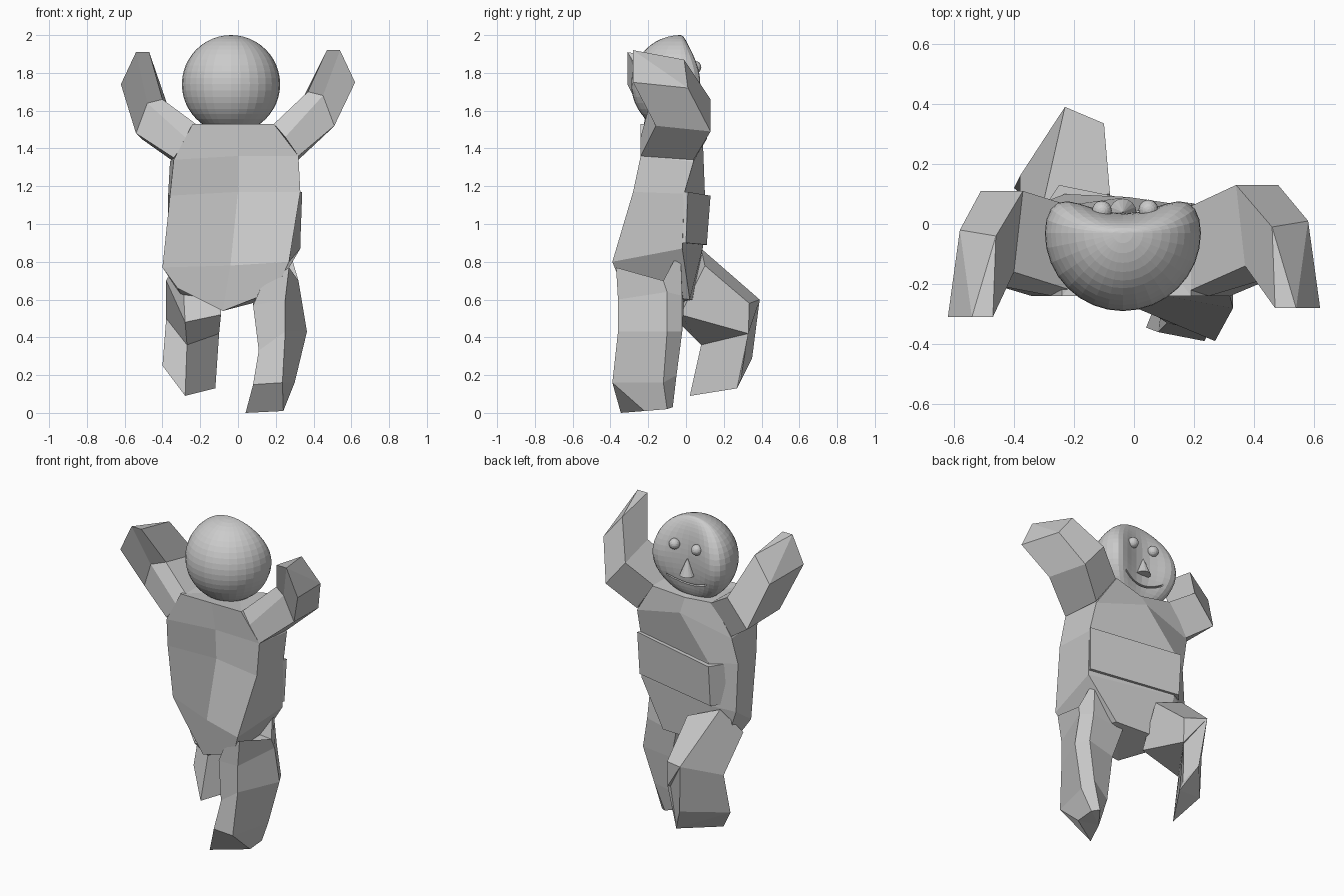
import bpy
import bmesh
import math
from mathutils import Matrix, Vector

default_cube = bpy.data.objects.get("Cube")
if default_cube:
    bpy.data.objects.remove(default_cube, do_unlink=True)

# One plain clay colour for the whole figure
clay = bpy.data.materials.new("clay_grey")
clay.use_nodes = True
clay.diffuse_color = (0.6, 0.6, 0.6, 1)
clay.node_tree.nodes["Principled BSDF"].inputs["Base Color"].default_value = clay.diffuse_color


def finish(name, bm):
    """Turn a bmesh into a flat-shaded object with the clay material."""
    bmesh.ops.recalc_face_normals(bm, faces=bm.faces)
    mesh = bpy.data.meshes.new(name)
    bm.to_mesh(mesh)
    bm.free()
    mesh.materials.append(clay)
    obj = bpy.data.objects.new(name, mesh)
    bpy.context.collection.objects.link(obj)
    return obj


def loft(name, rings):
    """Skin a list of point rings and close both ends."""
    bm = bmesh.new()
    loops = [[bm.verts.new(point) for point in ring] for ring in rings]
    count = len(loops[0])
    for low, high in zip(loops, loops[1:]):
        for i in range(count):
            j = (i + 1) % count
            bm.faces.new((low[i], low[j], high[j], high[i]))
    caps = [bm.faces.new(loops[0]), bm.faces.new(loops[-1])]
    bmesh.ops.triangulate(bm, faces=caps)
    return finish(name, bm)


def mirrored(ring, offset):
    """Copy a ring to the other side of the body, with a small shift."""
    return [Vector((-x, y, z)) + Vector(offset) for x, y, z in ring]


# Torso, twisted at the hips: back left, back middle, back right, then the front
loft("torso", [
    [(.19, -.24, 1.53), (-.02, -.24, 1.53), (-.24, -.24, 1.53),
     (-.24, .06, 1.53), (-.02, .04, 1.5), (.19, .07, 1.53)],
    [(.32, -.24, 1.36), (0, -.23, 1.36), (-.34, -.24, 1.34),
     (-.36, .05, 1.33), (-.02, .09, 1.42), (.32, .04, 1.33)],
    [(.33, -.28, 1.17), (0, -.22, 1.17), (-.36, -.2, 1.15),
     (-.37, 0, 1.15), (-.23, .1, 1.16), (.33, -.01, 1.16)],
    [(.27, -.39, .8), (-.04, -.26, .78), (-.4, -.09, .77),
     (-.37, .02, .85), (-.23, .09, .88), (.33, -.02, .87)],
    [(.2, -.33, .65), (-.08, -.24, .54), (-.32, -.1, .66),
     (-.3, .03, .62), (-.18, .04, .6), (.15, .02, .6)],
])

# Raised belly plate, a wedge that is deepest towards the right
loft("belly_panel", [
    [(.32, -.04, .9), (-.36, -.04, .89), (-.25, .11, .89), (.33, 0, .9)],
    [(.32, -.04, 1.17), (-.36, -.04, 1.15), (-.25, .13, 1.15), (.34, .01, 1.17)],
])

# Raised arms: shoulder, elbow and hand rings
shoulder = [(.19, .06, 1.53), (.19, -.22, 1.53), (.25, -.24, 1.46),
            (.32, -.24, 1.36), (.32, .04, 1.34)]
elbow = [(.34, .13, 1.66), (.37, -.14, 1.7), (.45, -.18, 1.68),
         (.51, -.16, 1.52), (.48, .13, 1.49)]
hand = [(.46, -.01, 1.87), (.47, -.28, 1.92), (.54, -.28, 1.92),
        (.62, -.28, 1.75), (.58, .01, 1.72)]
loft("left_arm", [shoulder, elbow, hand])
loft("right_arm", [
    mirrored(shoulder, (-.02, 0, -.01)),
    mirrored(elbow, (-.03, -.02, -.04)),
    mirrored(hand, (0, -.03, -.01)),
])

# Standing leg, from hip to pointed foot
loft("left_leg", [
    [(.27, -.37, .77), (.12, -.32, .66), (.07, -.02, .66), (.27, -.03, .87), (.32, -.12, .7)],
    [(.25, -.36, .6), (.08, -.31, .57), (.08, -.01, .58), (.29, -.02, .62), (.33, -.1, .64)],
    [(.25, -.36, .43), (.11, -.33, .33), (.13, -.04, .4), (.32, -.02, .43), (.365, -.1, .43)],
    [(.235, -.39, .16), (.08, -.36, .15), (.12, -.1, .14), (.26, -.05, .2), (.3, -.12, .16)],
    [(.24, -.22, .01), (.04, -.345, 0), (.1, -.2, .02), (.2, -.07, .03), (.24, -.1, .02)],
])

# Lifted leg, from hip over the bent knee to the flat, blade-like shin
knee = [(-.23, .39, .6), (-.1, .335, .58), (-.1, .33, .42), (-.27, .08, .36), (-.38, .16, .5)]
loft("right_thigh", [
    [(-.3, .08, .87), (-.08, .1, .78), (-.09, -.03, .52), (-.28, -.04, .48), (-.38, -.04, .7)],
    knee,
])
loft("right_shin", [
    knee,
    [(-.2, .35, .29), (-.13, .29, .18), (-.12, .27, .13), (-.28, .02, .09), (-.4, .12, .25)],
])

# Head: a ball with its face side pressed flat and slightly hollow
radius = .26
head_centre = Vector((-.037, -.03, 1.74))


def press(point):
    x, y, z = point
    if y > 0:
        y *= .25 + .65 * (x / radius) ** 2
    return Vector((x, y, z))


def face_point(x, z):
    y = math.sqrt(radius ** 2 - x * x - z * z)
    return head_centre + press((x, y, z))


bm = bmesh.new()
bmesh.ops.create_uvsphere(bm, u_segments=32, v_segments=24, radius=radius)
for vert in bm.verts:
    vert.co = head_centre + press(vert.co)
head = finish("head", bm)

# Smiling mouth, carved as a narrow groove
groove = []
for step in range(-6, 7):
    t = step / 6
    centre = face_point(.14 * t, -.155 + .04 * t * t)
    groove.append([centre + Vector((0, dy, dz)) for dy, dz in
                   ((-.03, -.005), (.03, -.005), (.03, .005), (-.03, .005))])
cutter = loft("mouth_cutter", groove)
cutter.hide_render = True
cut = head.modifiers.new("mouth", 'BOOLEAN')
cut.operation = 'DIFFERENCE'
cut.object = cutter
graph = bpy.context.evaluated_depsgraph_get()
carved = bpy.data.meshes.new_from_object(head.evaluated_get(graph))
head.modifiers.clear()
head.data = carved
bpy.data.objects.remove(cutter, do_unlink=True)

# Eyes
for name, x in (("left_eye", .085), ("right_eye", -.07)):
    bm = bmesh.new()
    spot = Matrix.Translation(face_point(x, .09) + Vector((0, .005, 0)))
    bmesh.ops.create_uvsphere(bm, u_segments=16, v_segments=10, radius=.033, matrix=spot)
    finish(name, bm)

# Cone nose, point upward
bm = bmesh.new()
spot = Matrix.Translation(face_point(0, -.035) + Vector((0, .005, 0)))
bmesh.ops.create_cone(bm, cap_ends=True, segments=16, radius1=.045, radius2=0,
                      depth=.11, matrix=spot)
finish("nose", bm)
